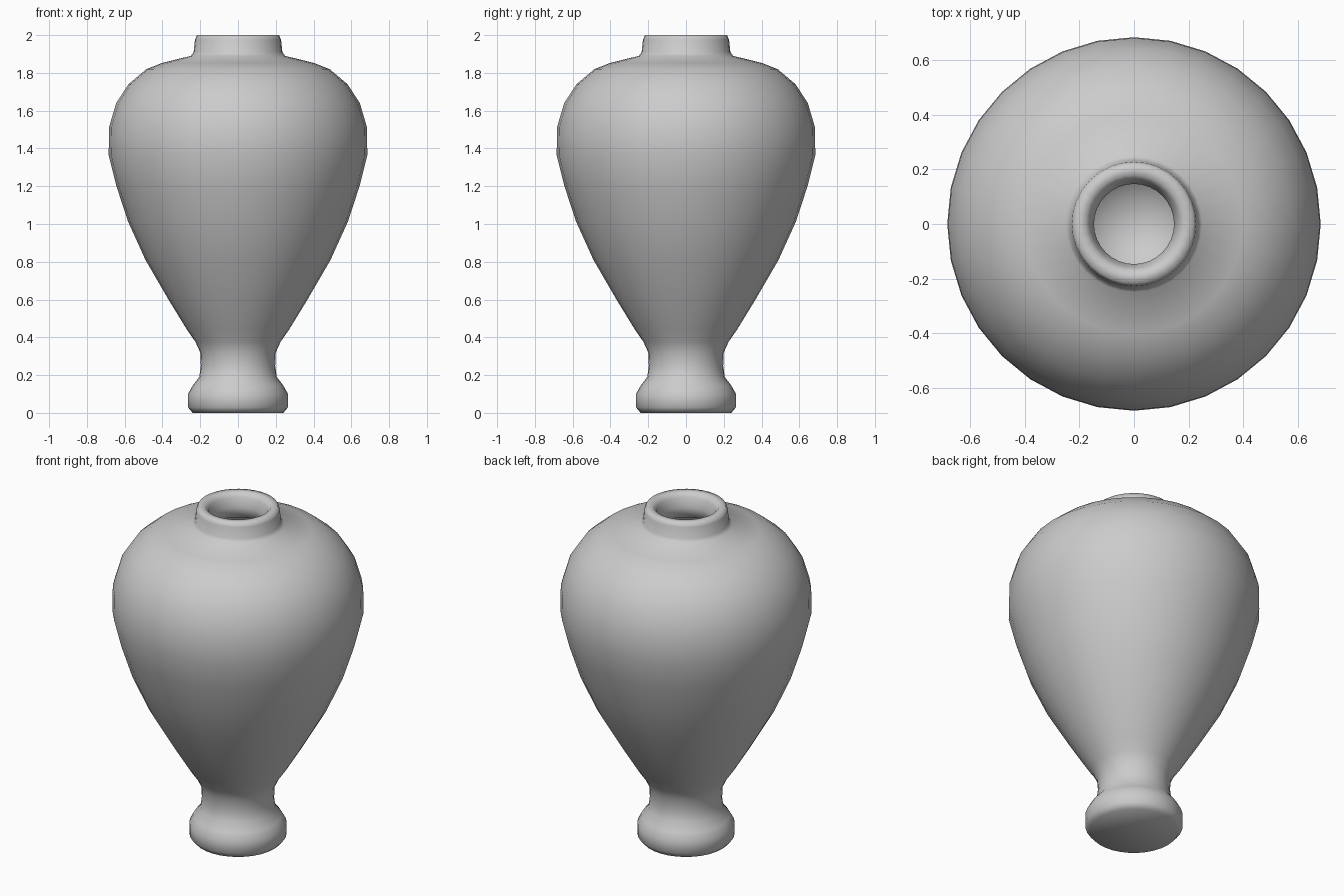
import bpy
import bmesh
from math import tau
from mathutils import Vector

cube = bpy.data.objects.get("Cube")
if cube:
    bpy.data.objects.remove(cube, do_unlink=True)

# Glaze
glaze = bpy.data.materials.new("grey_glaze")
glaze.use_nodes = True
GREY = (0.6, 0.6, 0.6, 1)
glaze.diffuse_color = GREY
glaze.node_tree.nodes["Principled BSDF"].inputs["Base Color"].default_value = GREY

# Profile as (radius, height): foot, waist, body, shoulder, neck
OUTER = [(0, 0), (0.24, 0), (0.265, 0.03), (0.265, 0.1), (0.24, 0.145),
         (0.205, 0.19), (0.197, 0.25), (0.2, 0.32), (0.225, 0.375),
         (0.27, 0.44), (0.365, 0.595), (0.49, 0.81), (0.583, 1.015),
         (0.645, 1.205), (0.685, 1.365), (0.682, 1.515), (0.645, 1.64),
         (0.58, 1.74), (0.485, 1.82), (0.4, 1.853), (0.25, 1.89),
         (0.235, 1.91), (0.228, 1.975), (0.218, 2)]
# Rounded lip, mouth and hollow inside
INNER = [(0.18, 2), (0.162, 1.975), (0.147, 1.92), (0.15, 1.86), (0.37, 1.8),
         (0.54, 1.7), (0.63, 1.5), (0.63, 1.38), (0.53, 1.02), (0.31, 0.6),
         (0.18, 0.4), (0.1, 0.34), (0, 0.32)]

# Turn the profile around the vertical axis
bm = bmesh.new()
points = [bm.verts.new((r, 0, z)) for r, z in OUTER + INNER]
edges = [bm.edges.new(pair) for pair in zip(points, points[1:])]
bmesh.ops.spin(bm, geom=points + edges, cent=Vector(), axis=(0, 0, 1),
               angle=tau, steps=32, use_merge=True)
bmesh.ops.remove_doubles(bm, verts=bm.verts, dist=0.0005)
bmesh.ops.recalc_face_normals(bm, faces=bm.faces)
mesh = bpy.data.meshes.new("vase")
bm.to_mesh(mesh)
bm.free()
mesh.materials.append(glaze)

vase = bpy.data.objects.new("vase", mesh)
bpy.context.collection.objects.link(vase)
bpy.context.view_layer.objects.active = vase
vase.select_set(True)
bpy.ops.object.shade_smooth_by_angle(angle=1.3)
